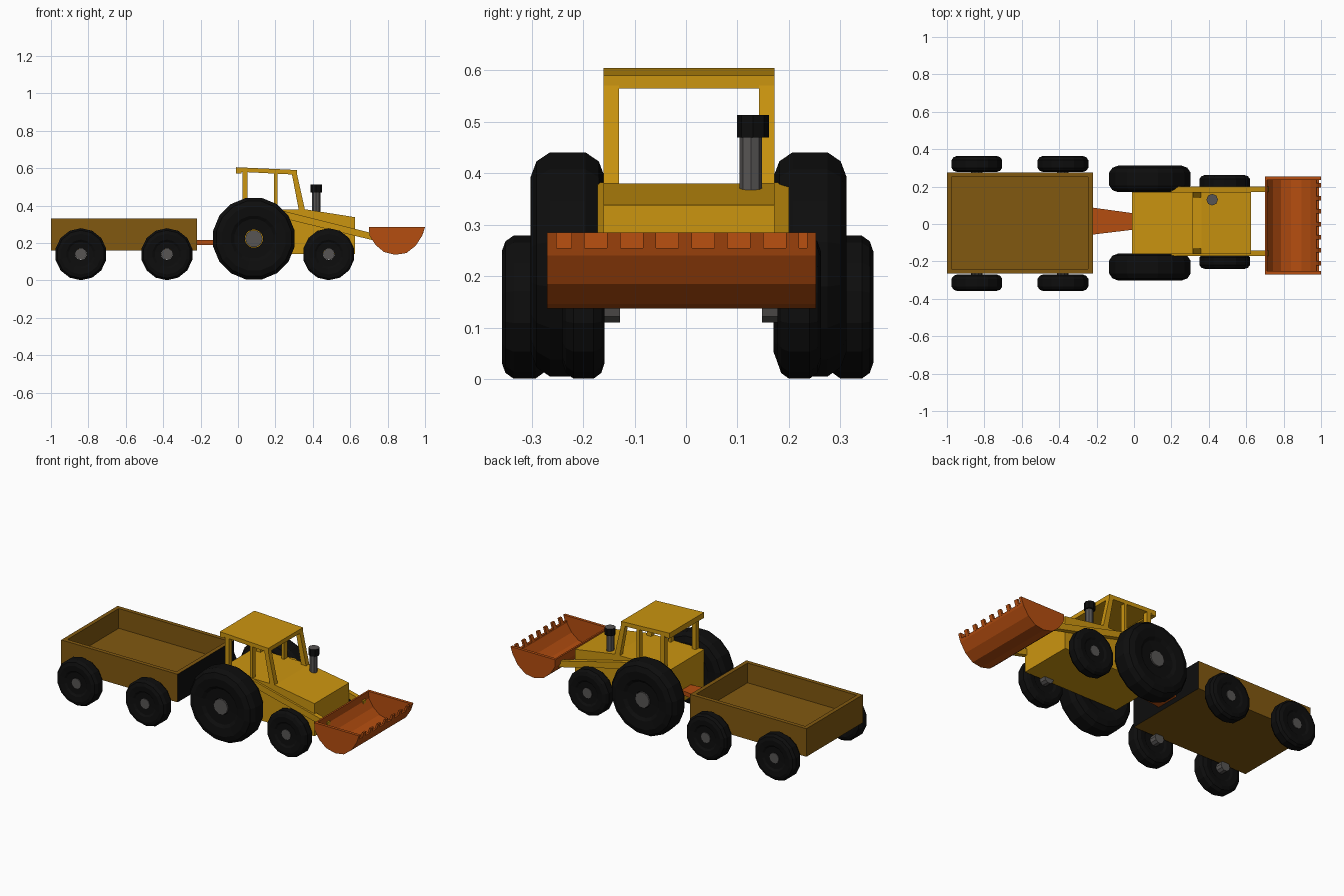
import bpy, bmesh, math
from mathutils import Vector

if "Cube" in bpy.data.objects:
    bpy.data.objects.remove(bpy.data.objects["Cube"])


def mat(name, r, g, b):
    m = bpy.data.materials.new(name)
    m.diffuse_color = (r, g, b, 1)
    m.use_nodes = True
    m.node_tree.nodes["Principled BSDF"].inputs["Base Color"].default_value = m.diffuse_color
    return m


YELLOW = mat("yellow paint", 0.60, 0.30, 0.005)
ORANGE = mat("orange paint", 0.46, 0.075, 0.005)
BROWN = mat("brown wood", 0.22, 0.098, 0.005)
BLACK = mat("black rubber", 0.004, 0.004, 0.004)
GREY = mat("grey metal", 0.095, 0.09, 0.088)


def finish(name, bm, *mats):
    bmesh.ops.recalc_face_normals(bm, faces=bm.faces[:])
    me = bpy.data.meshes.new(name)
    bm.to_mesh(me)
    bm.free()
    ob = bpy.data.objects.new(name, me)
    for m in mats:
        me.materials.append(m)
    bpy.context.collection.objects.link(ob)
    return ob


def prism(name, profile, y0, y1, material):
    """Extrude an (x, z) profile from y0 to y1."""
    bm = bmesh.new()
    a = [bm.verts.new((x, y0, z)) for x, z in profile]
    b = [bm.verts.new((x, y1, z)) for x, z in profile]
    bm.faces.new(a)
    bm.faces.new(b[::-1])
    n = len(a)
    for i in range(n):
        j = (i + 1) % n
        bm.faces.new((a[i], b[i], b[j], a[j]))
    return finish(name, bm, material)


def wheel(name, x, z, y_in, y_out, R, hub_r, sides):
    """Tyre turned around y, with a grey hub reaching inward as an axle stub."""
    w, yc = abs(y_out - y_in), (y_in + y_out) / 2
    half = [(0.22, .36), (0.48, .38), (0.56, .46), (0.78, .5), (0.92, .42), (1.0, .24)]
    prof = [(r * R, t * w) for r, t in half] + [(r * R, -t * w) for r, t in half[::-1]]
    bm = bmesh.new()
    rings = []
    for r, t in prof:
        rings.append([bm.verts.new((x + r * math.cos(a), yc + t, z + r * math.sin(a)))
                      for a in (2 * math.pi * (i + .5) / sides for i in range(sides))])
    for p, q in zip(rings, rings[1:] + rings[:1]):
        for i in range(sides):
            j = (i + 1) % sides
            bm.faces.new((p[i], q[i], q[j], p[j]))
    finish(name + "_tyre", bm, BLACK)
    s = 1 if y_out > y_in else -1
    circle = [(x + hub_r * math.cos(2 * math.pi * i / 10),
               z + hub_r * math.sin(2 * math.pi * i / 10)) for i in range(10)]
    prism(name + "_hub", circle, y_in - s * 0.03, yc + s * 0.40 * w, GREY)


# Tractor body with sloping bonnet
prism("tractor_body", [(-0.01, 0.14), (0.625, 0.14), (0.625, 0.338), (0.36, 0.38),
                       (-0.01, 0.38)], -0.16, 0.172, YELLOW)

# Cab roof and posts
prism("cab_roof", [(-0.01, 0.572), (-0.01, 0.605), (0.315, 0.59), (0.315, 0.565),
                   (0.02, 0.58), (0.02, 0.572)], -0.16, 0.172, YELLOW)
posts = {
    "rear_post": [(0.025, 0.37), (0.052, 0.37), (0.052, 0.585), (0.025, 0.585)],
    "middle_post": [(0.193, 0.37), (0.21, 0.37), (0.21, 0.58), (0.193, 0.58)],
    "front_post": [(0.328, 0.36), (0.362, 0.36), (0.314, 0.575), (0.287, 0.575)],
}
for name, prof in posts.items():
    prism(name + "_near", prof, -0.16, -0.13, YELLOW)
    prism(name + "_far", prof, 0.142, 0.172, YELLOW)

# Loader arms
arm = [(0.19, 0.345), (0.20, 0.382), (0.72, 0.252), (0.72, 0.215)]
prism("loader_arm_near", arm, -0.172, -0.143, YELLOW)
prism("loader_arm_far", arm, 0.172, 0.2, YELLOW)

# Bucket: curved shell, end plates and teeth
outer = [(0.70, 0.285), (0.703, 0.24), (0.735, 0.19), (0.78, 0.152), (0.84, 0.137),
         (0.90, 0.146), (0.95, 0.185), (0.985, 0.24), (0.99, 0.255)]
inner = [(0.85 + (x - 0.85) * 0.93, 0.285 + (z - 0.285) * 0.92) for x, z in outer]
inner[-1] = (0.976, 0.255)
prism("bucket_shell", outer + inner[::-1], -0.268, 0.252, ORANGE)
for name, y in (("near", -0.27), ("far", 0.235)):
    prism("bucket_end_" + name, outer + [(1.0, 0.285)], y, y + 0.018, ORANGE)
for i in range(7):
    y = -0.21 + i * 0.0695
    prism(f"bucket_tooth_{i + 1}", [(0.974, 0.25), (0.989, 0.25), (1.0, 0.285), (0.988, 0.285)],
          y - 0.013, y + 0.013, ORANGE)


# Exhaust pipe and cap
def cylinder(name, x, y, r, z0, z1, *mats):
    bm = bmesh.new()
    bmesh.ops.create_cone(bm, cap_ends=True, segments=8, radius1=r, radius2=r, depth=z1 - z0)
    bmesh.ops.translate(bm, verts=bm.verts[:], vec=(x, y, (z0 + z1) / 2))
    bm.normal_update()
    for f in bm.faces:
        f.material_index = 1 if len(mats) > 1 and f.normal.z > 0.9 else 0
    finish(name, bm, *mats)


cylinder("exhaust_pipe", 0.418, 0.126, 0.022, 0.34, 0.48, GREY)
cylinder("exhaust_cap", 0.418, 0.130, 0.031, 0.47, 0.513, BLACK, GREY)

# Tapered hitch
bm = bmesh.new()
pts = [(-0.225, -0.057), (0.0, -0.03), (0.0, 0.057), (-0.225, 0.088)]
face = bm.faces.new([bm.verts.new((x, y, 0.19)) for x, y in pts])
ext = bmesh.ops.extrude_face_region(bm, geom=[face])
bmesh.ops.translate(bm, vec=(0, 0, 0.026),
                    verts=[v for v in ext["geom"] if isinstance(v, bmesh.types.BMVert)])
finish("hitch", bm, ORANGE)

# Trailer box: hollowed from above, black front panel
bm = bmesh.new()
bmesh.ops.create_cube(bm, size=1)
for v in bm.verts:
    v.co = Vector((-0.61 + v.co.x * 0.78, 0.005 + v.co.y * 0.54, 0.245 + v.co.z * 0.17))
bm.normal_update()
for f in bm.faces:
    f.material_index = 1 if f.normal.x > 0.9 else 0
top = max(bm.faces, key=lambda f: f.calc_center_median().z)
bmesh.ops.inset_region(bm, faces=[top], thickness=0.035)
deep = bmesh.ops.extrude_discrete_faces(bm, faces=[top])["faces"][0]
bmesh.ops.translate(bm, verts=deep.verts[:], vec=(0, 0, -0.12))
for f in bm.faces:
    if f.calc_center_median().x < -0.23:
        f.material_index = 0
finish("trailer_box", bm, BROWN, BLACK)

# Wheels: name, x, z, radius, hub radius, sides, (inner y, outer y) for near and far
for name, x, z, R, hub, sides, near, far in (
        ("tractor_rear_wheel", 0.085, 0.223, 0.222, 0.047, 16, (-0.158, -0.302), (0.17, 0.312)),
        ("tractor_front_wheel", 0.485, 0.14, 0.139, 0.031, 14, (-0.158, -0.24), (0.178, 0.262)),
        ("trailer_front_wheel", -0.38, 0.14, 0.139, 0.031, 14, (-0.27, -0.358), (0.278, 0.364)),
        ("trailer_rear_wheel", -0.84, 0.14, 0.139, 0.031, 14, (-0.27, -0.358), (0.278, 0.364))):
    wheel(name + "_near", x, z, *near, R, hub, sides)
    wheel(name + "_far", x, z, *far, R, hub, sides)
